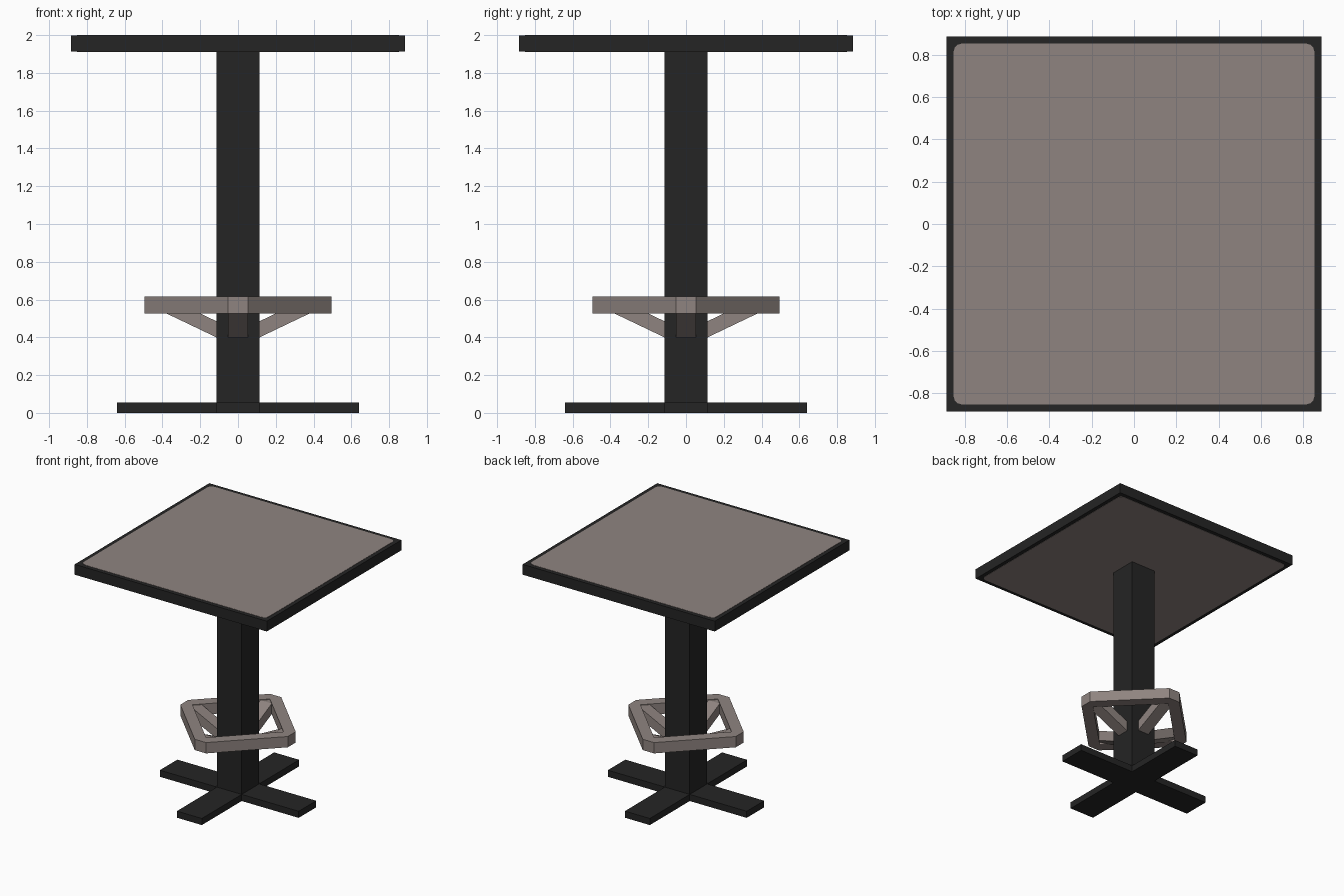
import bpy, bmesh, math
from mathutils import Matrix

if "Cube" in bpy.data.objects:
    bpy.data.objects.remove(bpy.data.objects["Cube"])


def material(name, rgb):
    m = bpy.data.materials.new(name)
    m.diffuse_color = (*rgb, 1)
    m.use_nodes = True
    m.node_tree.nodes["Principled BSDF"].inputs["Base Color"].default_value = m.diffuse_color
    return m


BLACK = material("black_metal", (0.018, 0.018, 0.018))
TAUPE = material("warm_grey", (0.275, 0.231, 0.216))


def finish(name, bm, mat):
    bmesh.ops.recalc_face_normals(bm, faces=bm.faces)
    mesh = bpy.data.meshes.new(name)
    bm.to_mesh(mesh)
    bm.free()
    mesh.materials.append(mat)
    obj = bpy.data.objects.new(name, mesh)
    bpy.context.collection.objects.link(obj)
    return obj


def prism(name, outline, z0, z1, mat, turn=None):
    """Extrude a 2D outline from z0 to z1, then optionally reorient it."""
    bm = bmesh.new()
    face = bm.faces.new([bm.verts.new((x, y, z0)) for x, y in outline])
    ext = bmesh.ops.extrude_face_region(bm, geom=[face])["geom"]
    bmesh.ops.translate(bm, vec=(0, 0, z1 - z0),
                        verts=[v for v in ext if isinstance(v, bmesh.types.BMVert)])
    if turn:
        bm.transform(turn)
    return finish(name, bm, mat)


def square(h):
    return [(-h, -h), (h, -h), (h, h), (-h, h)]


# Table top: black slab with a round-cornered panel showing on both sides
prism("top_frame", square(0.885), 1.912, 1.998, BLACK)
H, R = 0.852, 0.04
rounded = []
for k, (sx, sy) in enumerate([(1, 1), (-1, 1), (-1, -1), (1, -1)]):
    for i in range(4):
        a = math.radians(90 * k + 30 * i)
        rounded.append((sx * (H - R) + R * math.cos(a), sy * (H - R) + R * math.sin(a)))
prism("top_panel", rounded, 1.910, 2.0, TAUPE)

# Square post
P = 0.115
prism("post", square(P), 0, 1.911, BLACK)

# Cross-shaped foot
L = 0.64
prism("cross_base", [(-P, -L), (P, -L), (P, -P), (L, -P), (L, P), (P, P),
                     (P, L), (-P, L), (-P, P), (-L, P), (-L, -P), (-P, -P)],
      0, 0.055, BLACK)

# Foot rest ring: diamond with clipped outer corners and a sharp diamond hole
bm = bmesh.new()
OUT, CLIP, INN = 0.495, 0.052, 0.42
levels = []
for z in (0.525, 0.615):
    outer, inner = [], []
    for k in range(4):
        rot = Matrix.Rotation(k * math.pi / 2, 3, 'Z')
        for y in (-CLIP, CLIP):
            v = bm.verts.new((OUT, y, z))
            v.co = rot @ v.co
            outer.append(v)
        v = bm.verts.new((INN, 0, z))
        v.co = rot @ v.co
        inner.append(v)
    levels.append((outer, inner))
    for k in range(4):
        n = (k + 1) % 4
        a, b, c = outer[2 * k], outer[2 * k + 1], outer[2 * n]
        bm.faces.new((a, b, inner[k]))
        bm.faces.new((b, c, inner[n], inner[k]))
for low, high in zip(*levels):
    for i in range(len(low)):
        j = (i + 1) % len(low)
        bm.faces.new((low[i], low[j], high[j], high[i]))
finish("foot_ring", bm, TAUPE)

# Four slanted struts from post to ring corners
profile = [(0.10, 0.393), (0.42, 0.546), (0.42, 0.61), (0.37, 0.61), (0.10, 0.478)]
for k in range(4):
    turn = Matrix.Rotation(k * math.pi / 2, 4, 'Z') @ Matrix.Rotation(math.pi / 2, 4, 'X')
    prism(f"foot_strut_{k + 1}", profile, -0.052, 0.052, TAUPE, turn)
